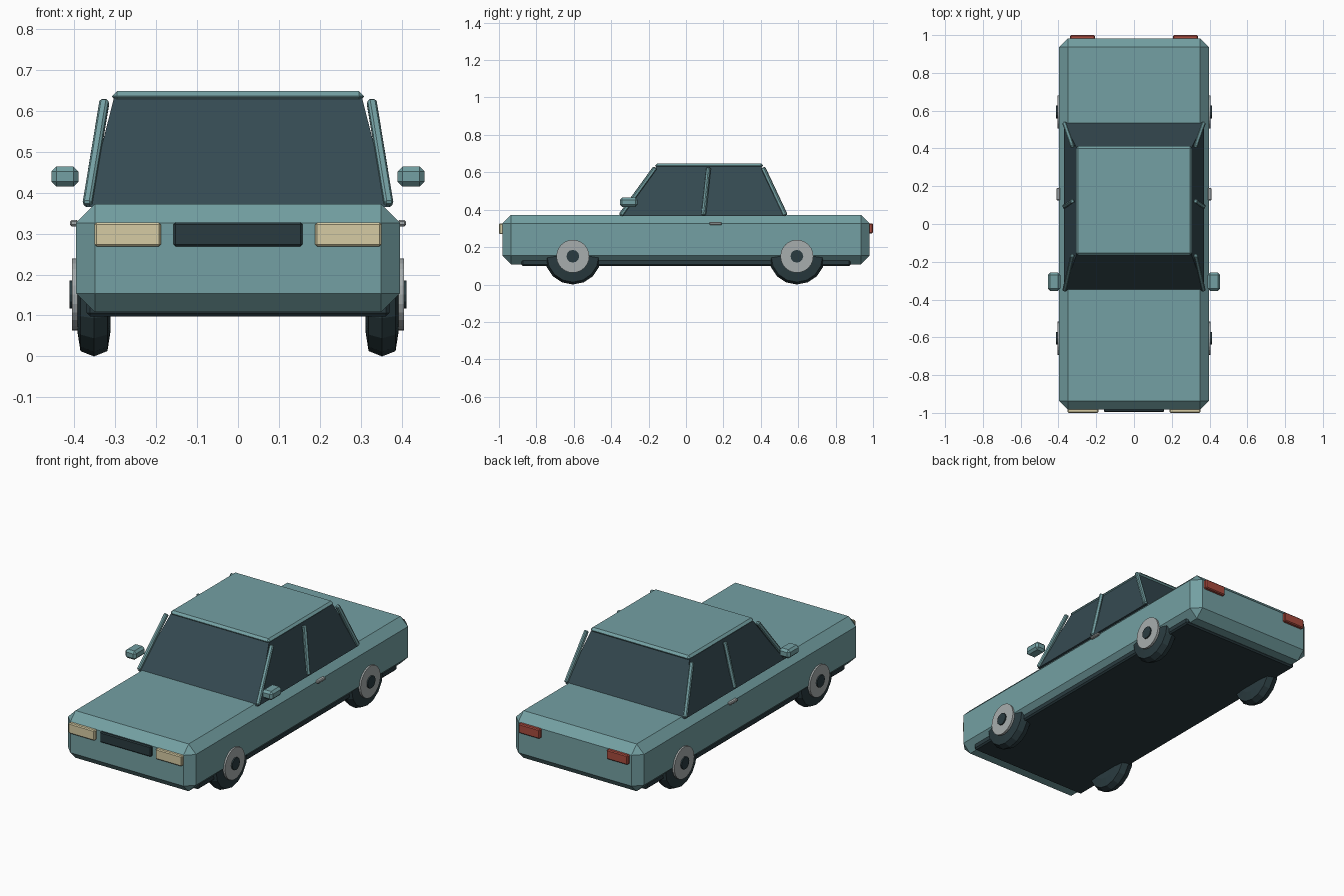
import bpy, bmesh, math
from mathutils import Vector

if "Cube" in bpy.data.objects:
    bpy.data.objects.remove(bpy.data.objects["Cube"])


def material(name, rgb):
    m = bpy.data.materials.new(name)
    m.diffuse_color = (*rgb, 1)
    m.use_nodes = True
    m.node_tree.nodes["Principled BSDF"].inputs["Base Color"].default_value = m.diffuse_color
    return m


PAINT = material("teal paint", (0.174, 0.352, 0.366))
GLASS = material("dark glass", (0.036, 0.069, 0.084))
TRIM = material("black trim", (0.023, 0.044, 0.051))
METAL = material("grey metal", (0.39, 0.42, 0.42))
CREAM = material("cream lamp", (0.67, 0.60, 0.37))
RED = material("red lamp", (0.39, 0.07, 0.048))


def finish(name, bm, mat):
    bmesh.ops.recalc_face_normals(bm, faces=bm.faces)
    me = bpy.data.meshes.new(name)
    bm.to_mesh(me)
    bm.free()
    me.materials.append(mat)
    ob = bpy.data.objects.new(name, me)
    bpy.context.collection.objects.link(ob)
    return ob


def box(name, lo, hi, mat, bevel=0.0):
    """Box between two corners with chamfered edges."""
    lo, hi = Vector(lo), Vector(hi)
    bm = bmesh.new()
    bmesh.ops.create_cube(bm, size=1)
    for v in bm.verts:
        v.co = (lo + hi) / 2 + v.co * (hi - lo)
    if bevel:
        bmesh.ops.bevel(bm, geom=bm.edges[:], offset=bevel, segments=1,
                        affect='EDGES', profile=0.5)
    return finish(name, bm, mat)


def pair_box(name, x0, x1, y, z, mat, bevel):
    """The same box on the right and left sides."""
    for side, s in (("right", 1), ("left", -1)):
        xs = sorted((s * x0, s * x1))
        box(f"{side}_{name}", (xs[0], y[0], z[0]), (xs[1], y[1], z[1]), mat, bevel)


def beam(name, a, b, width, mat):
    """Square chamfered bar from a to b."""
    a, b = Vector(a), Vector(b)
    ob = box(name, (-width / 2, -width / 2, 0), (width / 2, width / 2, (b - a).length), mat, 0.005)
    ob.data.transform((b - a).to_track_quat('Z', 'Y').to_matrix().to_4x4())
    ob.location = a


def lathe(name, profile, sides, centre, mat):
    """Closed solid turned round the x axis from (x, radius) points."""
    bm = bmesh.new()
    rings = []
    for x, r in profile:
        rings.append([bm.verts.new((x, r * math.sin(2 * math.pi * i / sides),
                                    -r * math.cos(2 * math.pi * i / sides)))
                      for i in range(sides)])
    for p, q in zip(rings, rings[1:]):
        for i in range(sides):
            j = (i + 1) % sides
            bm.faces.new((p[i], p[j], q[j], q[i]))
    bm.faces.new(rings[0])
    bm.faces.new(rings[-1])
    finish(name, bm, mat).location = centre


# lower body and underside plate
box("body", (-0.396, -0.982, 0.108), (0.396, 0.982, 0.372), PAINT, 0.046)
box("underbody", (-0.37, -0.88, 0.098), (0.37, 0.88, 0.14), TRIM, 0.008)

# tapered glass cabin
bm = bmesh.new()
bmesh.ops.create_cube(bm, size=2)
for v in bm.verts:
    top = v.co.z > 0
    front = v.co.y < 0
    v.co.x *= 0.303 if top else 0.371
    v.co.y = (-0.158 if front else 0.402) if top else (-0.353 if front else 0.537)
    v.co.z = 0.632 if top else 0.365
finish("cabin_glass", bm, GLASS)

# roof panel
box("roof", (-0.308, -0.166, 0.622), (0.308, 0.412, 0.648), PAINT, 0.012)

# roof pillars
for side, s in (("right", 1), ("left", -1)):
    for name, y0, y1 in (("front", -0.35, -0.165), ("middle", 0.094, 0.121), ("rear", 0.532, 0.412)):
        beam(f"{side}_{name}_pillar", (s * 0.368, y0, 0.37), (s * 0.326, y1, 0.625), 0.022, PAINT)

# side mirrors and door handles
pair_box("mirror", 0.39, 0.456, (-0.354, -0.258), (0.415, 0.464), PAINT, 0.012)
pair_box("door_handle", 0.39, 0.411, (0.125, 0.191), (0.318, 0.333), METAL, 0.004)

# lamps and grille
pair_box("headlight", 0.188, 0.351, (-1.0, -0.97), (0.269, 0.327), CREAM, 0.005)
pair_box("tail_light", 0.207, 0.338, (0.97, 1.0), (0.274, 0.327), RED, 0.005)
box("grille", (-0.158, -0.996, 0.269), (0.158, -0.97, 0.327), TRIM, 0.005)

# wheels: tyre, hub disc and centre cap
for side, s in (("right", 1), ("left", -1)):
    for end, y in (("front", -0.605), ("rear", 0.593)):
        c = (s * 0.352, y, 0.151)
        lathe(f"{side}_{end}_tyre", [(-0.0405, 0.09), (-0.033, 0.138), (0, 0.151),
                                     (0.033, 0.138), (0.0405, 0.09)], 16, c, TRIM)
        lathe(f"{side}_{end}_hub", [(s * 0.03, 0.088), (s * 0.053, 0.088)], 24, c, METAL)
        lathe(f"{side}_{end}_cap", [(s * 0.045, 0.034), (s * 0.06, 0.034)], 12, c, TRIM)
